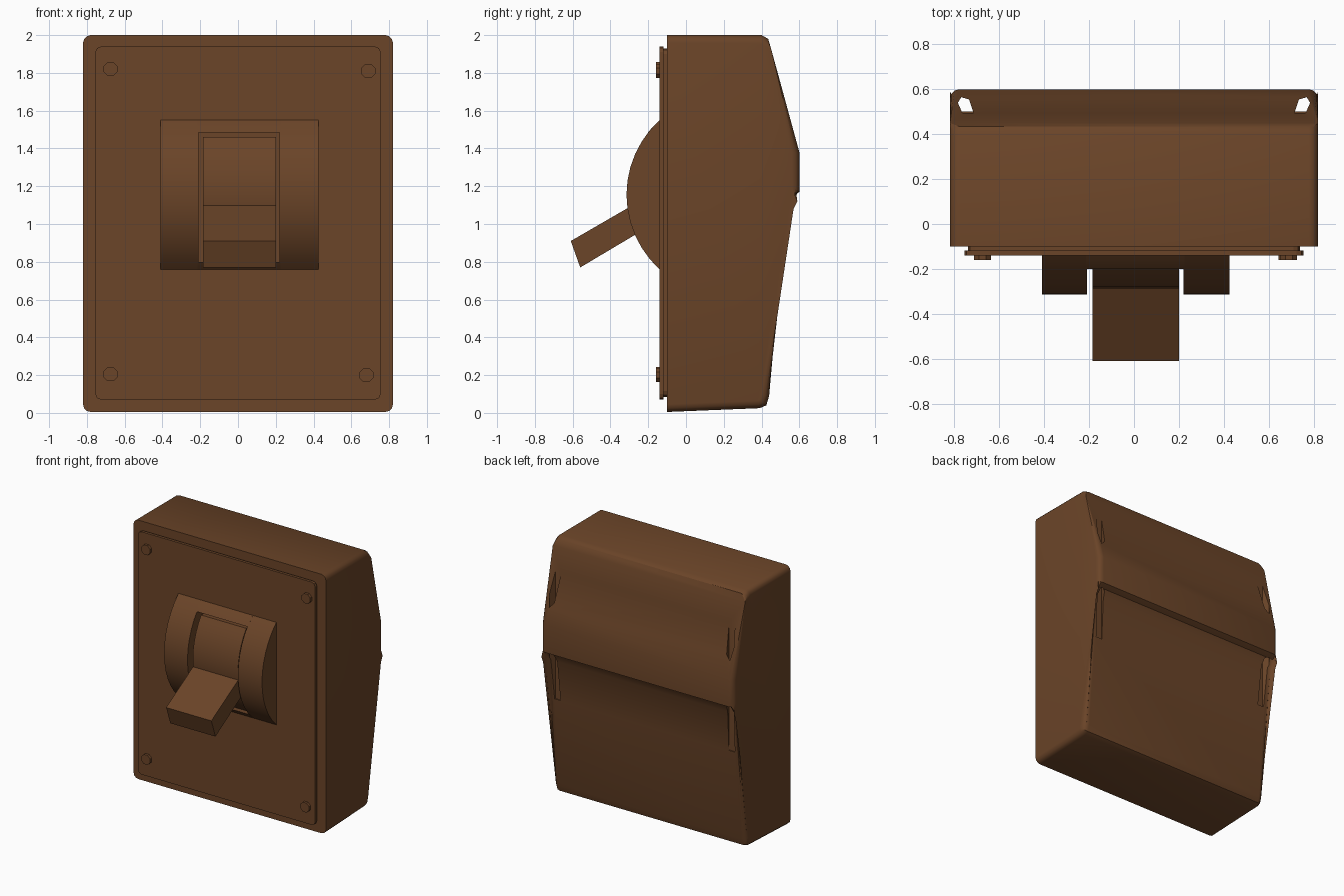
import bpy, bmesh, math

if "Cube" in bpy.data.objects:
    bpy.data.objects.remove(bpy.data.objects["Cube"])

brown = bpy.data.materials.new("dark_brown")
brown.diffuse_color = (0.145, 0.058, 0.021, 1)
brown.use_nodes = True
brown.node_tree.nodes["Principled BSDF"].inputs["Base Color"].default_value = brown.diffuse_color


def make_object(name, bm, smooth=None):
    bmesh.ops.recalc_face_normals(bm, faces=bm.faces)
    mesh = bpy.data.meshes.new(name)
    bm.to_mesh(mesh)
    bm.free()
    mesh.materials.append(brown)
    ob = bpy.data.objects.new(name, mesh)
    bpy.context.collection.objects.link(ob)
    if smooth:
        bpy.ops.object.select_all(action='DESELECT')
        bpy.context.view_layer.objects.active = ob
        ob.select_set(True)
        bpy.ops.object.shade_smooth_by_angle(angle=math.radians(smooth))
    return ob


def prism_x(bm, profile, x0, x1):
    """Extrude a (y, z) outline from x0 to x1."""
    a = [bm.verts.new((x0, y, z)) for y, z in profile]
    b = [bm.verts.new((x1, y, z)) for y, z in profile]
    n = len(a)
    bm.faces.new(a)
    bm.faces.new(b[::-1])
    for i in range(n):
        j = (i + 1) % n
        bm.faces.new((a[i], b[i], b[j], a[j]))


def plate(name, hw, z0, z1, y0, y1, r):
    """Flat slab with softened vertical-plane corners."""
    bm = bmesh.new()
    prism_x(bm, [(y0, z0), (y1, z0), (y1, z1), (y0, z1)], -hw, hw)
    corner = [e for e in bm.edges
              if abs(e.verts[0].co.y - e.verts[1].co.y) > 1e-4]
    bmesh.ops.bevel(bm, geom=corner, offset=r, segments=2, profile=0.5,
                    affect='EDGES')
    return make_object(name, bm)


def arc(r, z_low, z_high, steps=12, cy=0.218, cz=1.155, back=-0.125):
    """Circular bulge outline between two heights, closed at the plate."""
    pts = [(back, z_low)]
    t0, t1 = math.asin((z_low - cz) / r), math.asin((z_high - cz) / r)
    for i in range(steps + 1):
        t = t0 + (t1 - t0) * i / steps
        pts.append((min(back - 0.002, cy - r * math.cos(t)), cz + r * math.sin(t)))
    return pts + [(back, z_high)]


# Box body: wedge hood above, sloped panel below
bm = bmesh.new()
body_profile = [(-0.10, 0.005), (0.39, 0.025), (0.425, 0.04), (0.44, 0.09),
                (0.53, 1.09), (0.56, 1.15), (0.60, 1.17), (0.60, 1.38),
                (0.45, 1.93), (0.435, 1.98), (0.40, 2.0), (-0.10, 2.0)]
prism_x(bm, body_profile, -0.82, 0.82)
rim = [e for e in bm.edges
       if abs(e.verts[0].co.x - e.verts[1].co.x) < 1e-4
       and max(v.co.y for v in e.verts) > -0.09]
bmesh.ops.bevel(bm, geom=rim, offset=0.04, segments=3, profile=0.5,
                affect='EDGES')
body = make_object("box_body", bm)

# Slots through the rear corners of the hood
bm = bmesh.new()
for s in (-1, 1):
    ring = [(0.715, 0.495), (0.765, 0.495), (0.785, 0.54), (0.77, 0.565),
            (0.735, 0.555)]
    low = [bm.verts.new((s * x, y, 0.78)) for x, y in ring]
    top = [bm.verts.new((s * x, y, 1.85)) for x, y in ring]
    bm.faces.new(low)
    bm.faces.new(top[::-1])
    for i in range(5):
        j = (i + 1) % 5
        bm.faces.new((low[i], top[i], top[j], low[j]))
cutter = make_object("slot_cutter", bm)
cutter.hide_render = True
mod = body.modifiers.new("slots", 'BOOLEAN')
mod.operation = 'DIFFERENCE'
mod.solver = 'EXACT'
mod.object = cutter
bpy.ops.object.select_all(action='DESELECT')
bpy.context.view_layer.objects.active = body
body.select_set(True)
bpy.ops.object.modifier_apply(modifier="slots")
bpy.data.objects.remove(cutter)
bpy.ops.object.shade_smooth_by_angle(angle=math.radians(32))

# Gasket and front cover
plate("gasket", 0.74, 0.085, 1.93, -0.122, -0.09, 0.03)
plate("front_cover", 0.755, 0.07, 1.94, -0.14, -0.118, 0.03)

# Curved cheeks on both sides of the lever, joined by bridges
for name, x0, x1 in (("left_cheek", -0.41, -0.21), ("right_cheek", 0.22, 0.425)):
    bm = bmesh.new()
    prism_x(bm, arc(0.533, 0.76, 1.55), x0, x1)
    make_object(name, bm, 30)
for name, z0, z1 in (("top_bridge", 1.485, 1.55), ("bottom_bridge", 0.76, 0.80)):
    bm = bmesh.new()
    prism_x(bm, arc(0.533, z0, z1, 3), -0.215, 0.225)
    make_object(name, bm, 30)

# Drum that carries the lever
bm = bmesh.new()
prism_x(bm, arc(0.505, 0.79, 1.46), -0.185, 0.20)
make_object("lever_drum", bm, 30)

# Lever
bm = bmesh.new()
prism_x(bm, [(-0.61, 0.91), (-0.56, 0.77), (-0.19, 0.99), (-0.23, 1.13)],
        -0.185, 0.20)
make_object("lever", bm)

# Corner bolts
for i, (x, z) in enumerate([(-0.675, 1.82), (0.69, 1.81), (-0.675, 0.205), (0.68, 0.20)]):
    bm = bmesh.new()
    ring = [(x + 0.04 * math.cos(k * math.pi / 4 + 0.39),
             z + 0.04 * math.sin(k * math.pi / 4 + 0.39)) for k in range(8)]
    face = bm.faces.new([bm.verts.new((px, -0.135, pz)) for px, pz in ring])
    ext = bmesh.ops.extrude_face_region(bm, geom=[face])
    for v in ext["geom"]:
        if isinstance(v, bmesh.types.BMVert):
            v.co.y = -0.16
    make_object("bolt_%d" % (i + 1), bm)
